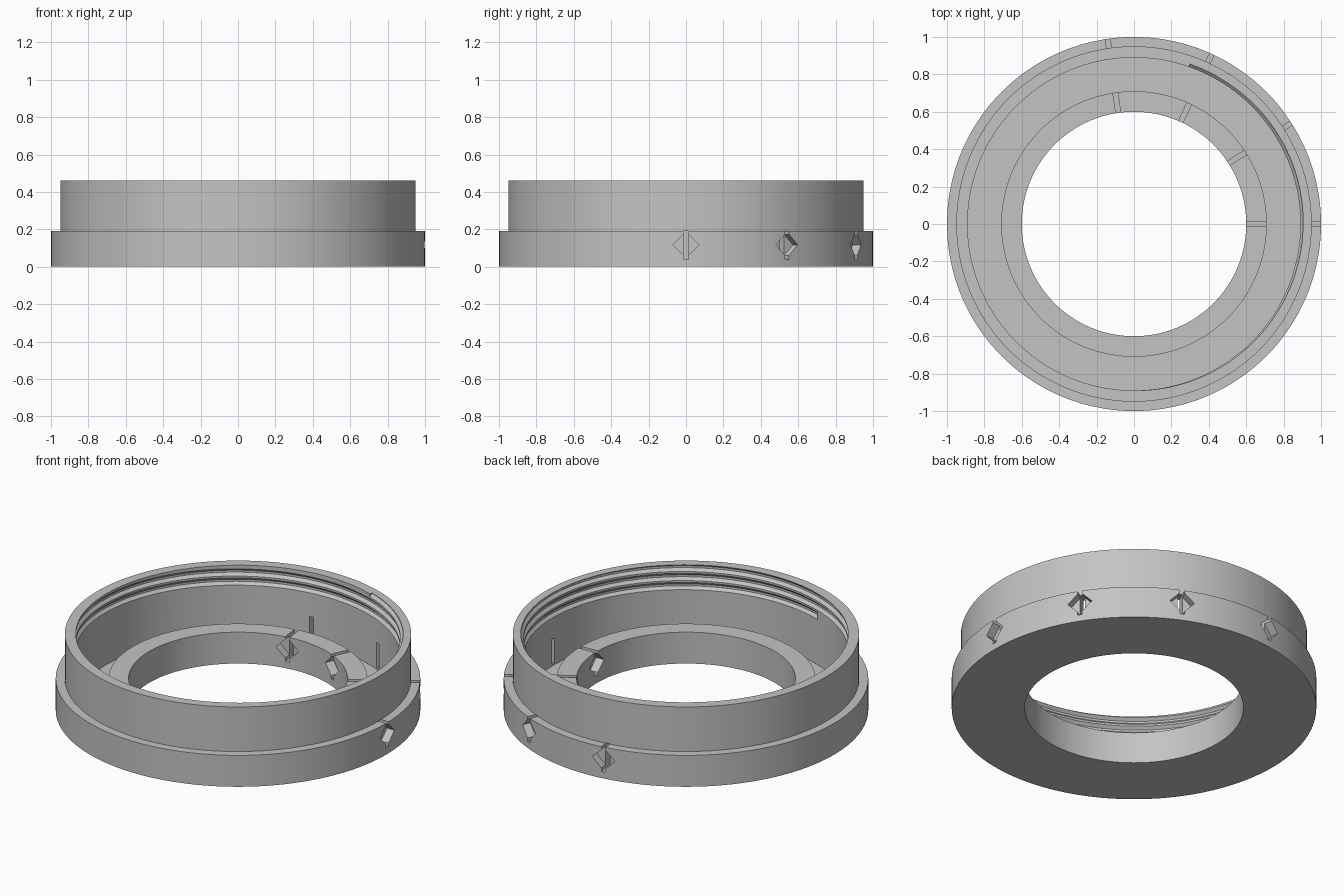
import bpy, bmesh, math
from mathutils import Matrix, Vector

cube = bpy.data.objects.get("Cube")
if cube:
    bpy.data.objects.remove(cube, do_unlink=True)

SEGMENTS = 144
gray = bpy.data.materials.new("light_gray")
gray.use_nodes = True
color = (0.55, 0.55, 0.55, 1)
gray.diffuse_color = color
gray.node_tree.nodes["Principled BSDF"].inputs["Base Color"].default_value = color


def make_object(name, bm):
    bmesh.ops.recalc_face_normals(bm, faces=bm.faces)
    mesh = bpy.data.meshes.new(name)
    bm.to_mesh(mesh)
    bm.free()
    mesh.materials.append(gray)
    obj = bpy.data.objects.new(name, mesh)
    bpy.context.collection.objects.link(obj)
    return obj


def sweep(bm, rings, closed):
    """Bridge successive profile rings into a tube."""
    count = len(rings[0])
    pairs = list(zip(rings, rings[1:]))
    if closed:
        pairs.append((rings[-1], rings[0]))
    for a, b in pairs:
        for i in range(count):
            j = (i + 1) % count
            bm.faces.new((a[i], a[j], b[j], b[i]))
    if not closed:
        bm.faces.new(rings[0])
        bm.faces.new(rings[-1][::-1])


def ring_at(bm, profile, angle, rise=0):
    return [bm.verts.new((r * math.cos(angle), r * math.sin(angle), z + rise))
            for r, z in profile]


# Body: flange, tall wall, channel and inner hub in one turned profile
profile = [(0.6, 0), (1, 0), (1, 0.19), (0.95, 0.19), (0.95, 0.46),
           (0.89, 0.46), (0.89, 0.03), (0.71, 0.03), (0.71, 0.19), (0.6, 0.19)]
bm = bmesh.new()
sweep(bm, [ring_at(bm, profile, math.tau * i / SEGMENTS) for i in range(SEGMENTS)], True)
body = make_object("threaded_ring", bm)

# Helical thread cutter, running out through the rim
pitch, turns = 0.055, 2.5
groove = [(0.87, -0.022), (0.87, 0.022), (0.89, 0.022), (0.906, 0.006),
          (0.906, -0.006), (0.89, -0.022)]
bm = bmesh.new()
rings = []
for i in range(int(turns * SEGMENTS) + 1):
    turn = i / SEGMENTS
    angle = math.tau * (turn - turns) + math.radians(70.7)
    rings.append(ring_at(bm, groove, angle, 0.463 - pitch * (turns - turn)))
sweep(bm, rings, False)
cutters = [make_object("thread_cutter", bm)]


def box_cutter(name, center, size, angle, tilt=0):
    bm = bmesh.new()
    bmesh.ops.create_cube(bm, size=1)
    matrix = (Matrix.Rotation(angle, 4, "Z") @ Matrix.Translation(center)
              @ Matrix.Rotation(tilt, 4, "X") @ Matrix.Diagonal(Vector((*size, 1))))
    bmesh.ops.transform(bm, matrix=matrix, verts=bm.verts)
    cutters.append(make_object(name, bm))


# Four radial slits with diamond pockets in the flange and hub
for i in range(4):
    angle = math.radians(32.7 * i)
    box_cutter(f"slit_cutter_{i}", (0.8, 0, 0.116), (0.5, 0.026, 0.152), angle)
    for label, radius in (("outer", 1), ("inner", 0.6)):
        box_cutter(f"{label}_diamond_cutter_{i}", (radius, 0, 0.117),
                   (0.1, 0.098, 0.098), angle, math.pi / 4)

for cutter in cutters:
    cutter.hide_render = True
    cutter.display_type = "WIRE"
    cut = body.modifiers.new(cutter.name, "BOOLEAN")
    cut.operation = "DIFFERENCE"
    cut.solver = "EXACT"
    cut.object = cutter

# Apply the cuts and shade
bpy.ops.object.select_all(action="DESELECT")
body.select_set(True)
bpy.context.view_layer.objects.active = body
for modifier in list(body.modifiers):
    bpy.ops.object.modifier_apply(modifier=modifier.name)
for cutter in cutters:
    bpy.data.objects.remove(cutter, do_unlink=True)
bpy.ops.object.shade_smooth_by_angle(angle=math.radians(25))
